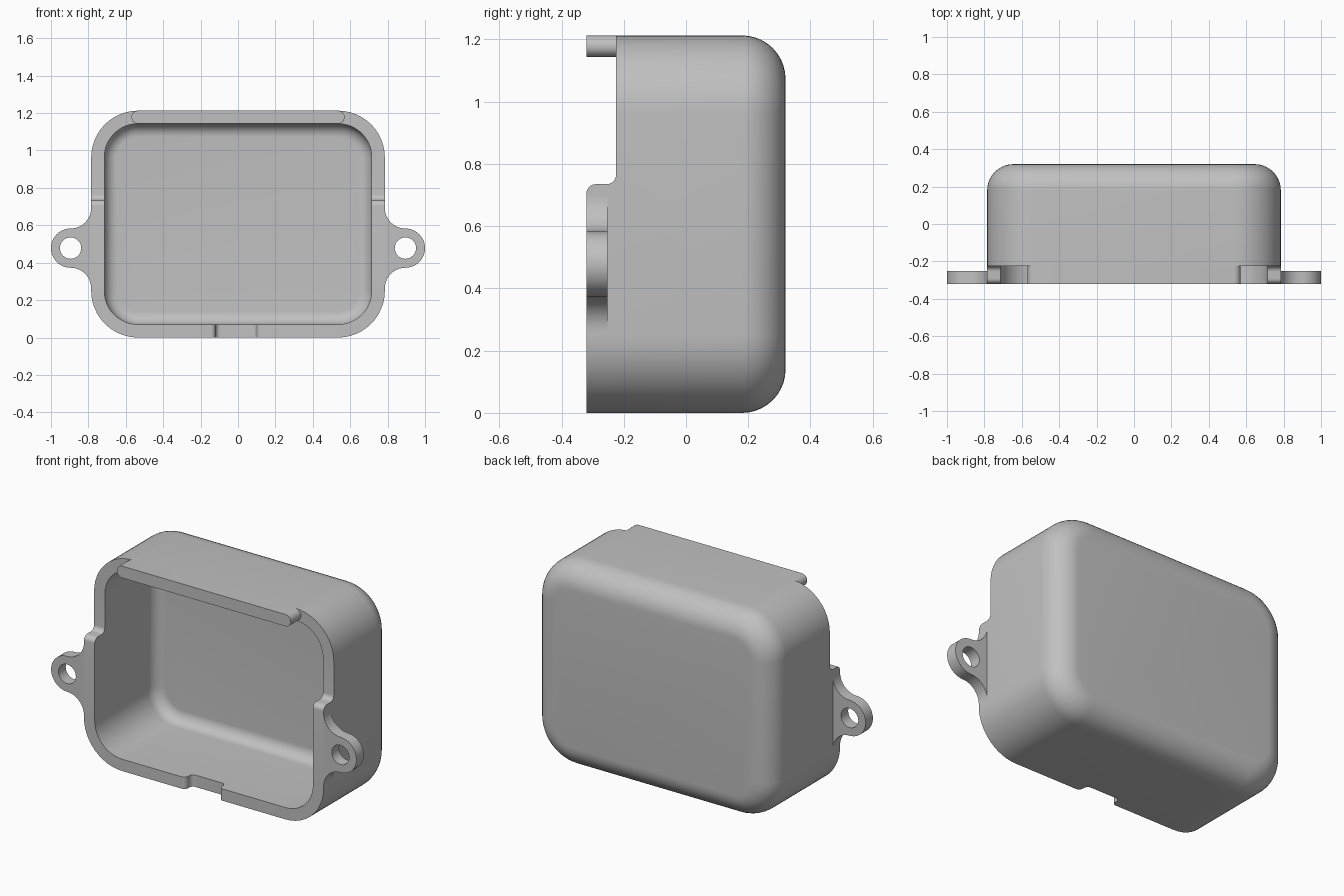
import bpy, bmesh
from math import sin, cos, pi, radians

cube = bpy.data.objects.get("Cube")
if cube:
    bpy.data.objects.remove(cube, do_unlink=True)

W, H, FRONT, BACK = 0.785, 1.213, -0.32, 0.32
WALL, CORNER, EDGE = 0.07, 0.25, 0.14
STEP_Y = -0.225

grey = bpy.data.materials.new("plain grey")
grey.use_nodes = True
grey.diffuse_color = (0.53, 0.53, 0.53, 1)
grey.node_tree.nodes["Principled BSDF"].inputs["Base Color"].default_value = grey.diffuse_color


def arc(cx, cy, r, a0, a1, n=12):
    return [(cx + r * cos(radians(a0 + (a1 - a0) * i / n)),
             cy + r * sin(radians(a0 + (a1 - a0) * i / n))) for i in range(n + 1)]


def finish(name, bm):
    bmesh.ops.recalc_face_normals(bm, faces=bm.faces)
    mesh = bpy.data.meshes.new(name)
    bm.to_mesh(mesh)
    bm.free()
    mesh.materials.append(grey)
    ob = bpy.data.objects.new(name, mesh)
    bpy.context.collection.objects.link(ob)
    return ob


def prism(name, outline, lo, hi, place):
    """Extrude a flat outline between lo and hi; place maps (a, b, depth) to xyz."""
    bm = bmesh.new()
    rings = [[bm.verts.new(place(a, b, d)) for a, b in outline] for d in (lo, hi)]
    for ring in rings:
        bm.faces.new(ring)
    for i in range(len(outline)):
        j = (i + 1) % len(outline)
        bm.faces.new((rings[0][i], rings[0][j], rings[1][j], rings[1][i]))
    return finish(name, bm)


def activate(ob):
    bpy.ops.object.select_all(action='DESELECT')
    ob.select_set(True)
    bpy.context.view_layer.objects.active = ob


def cut(ob, cutter):
    mod = ob.modifiers.new("cut", 'BOOLEAN')
    mod.operation, mod.solver, mod.object = 'DIFFERENCE', 'EXACT', cutter
    activate(ob)
    bpy.ops.object.modifier_apply(modifier=mod.name)
    bpy.data.objects.remove(cutter, do_unlink=True)


def smooth(ob):
    activate(ob)
    bpy.ops.object.shade_smooth_by_angle(angle=radians(30))


def rounded_rect(inset):
    r, pts = CORNER - inset, []
    for sx, top, start in ((1, 1, 0), (-1, 1, 90), (-1, 0, 180), (1, 0, 270)):
        pts += arc(sx * (W - CORNER), H - CORNER if top else CORNER, r, start, start + 90)
    return pts


def facing_y(a, b, d):
    return (a, d, b)


# Hollow housing: rings from the outer back, over the rim, to the inner back
outer = [(EDGE * (1 - cos(t)), BACK - EDGE * (1 - sin(t)))
         for t in (pi / 2 * (1 - i / 10) for i in range(11))]
inner_r = EDGE - WALL
inner = [(WALL + inner_r * (1 - cos(t)), BACK - WALL - inner_r * (1 - sin(t)))
         for t in (pi / 2 * i / 10 for i in range(11))]
section = outer + [(0, FRONT), (WALL, FRONT)] + inner
bm = bmesh.new()
loops = [[bm.verts.new((x, y, z)) for x, z in rounded_rect(d)] for d, y in section]
for a, b in zip(loops, loops[1:]):
    for i in range(len(a)):
        j = (i + 1) % len(a)
        bm.faces.new((a[i], a[j], b[j], b[i]))
bm.faces.new(loops[0])
bm.faces.new(loops[-1])
housing = finish("housing", bm)

# Stepped-back upper rim with rounded shoulders
R, SHOULDER = 0.03, 0.735
step = ([(-0.5, SHOULDER - R)]
        + arc(FRONT + R, SHOULDER - R, R, 180, 90, 8)
        + arc(STEP_Y - R, SHOULDER + R, R, -90, 0, 8)
        + [(STEP_Y, 1.5), (-0.5, 1.5)])
cut(housing, prism("step_cutter", step, -1, 1, lambda a, b, d: (d, a, b)))

# Rounded notch through the bottom rim
R, LEFT, RIGHT, DEEP = 0.025, -0.12, 0.10, -0.26
notch = ([(LEFT - R, -0.5)]
         + arc(LEFT - R, FRONT + R, R, -90, 0, 8)
         + arc(LEFT + R, DEEP - R, R, 180, 90, 8)
         + arc(RIGHT - R, DEEP - R, R, 90, 0, 8)
         + arc(RIGHT + R, FRONT + R, R, 180, 270, 8)
         + [(RIGHT + R, -0.5)])
cut(housing, prism("notch_cutter", notch, -0.1, 0.2, lambda a, b, d: (a, b, d)))
smooth(housing)

# Round-ended lip along the top rim
half, mid = WALL / 2, H - WALL / 2
lip = arc(W - CORNER, mid, half, -90, 90) + arc(CORNER - W, mid, half, 90, 270)
smooth(prism("top_lip", lip, FRONT, STEP_Y, facing_y))

# Screw ears blended into the side walls
EAR_X, EAR_Z, EAR_R, HOLE_R = 0.895, 0.478, 0.105, 0.057
blend = EAR_X - W
gap = EAR_R + blend
for side, sign in (("left", 1), ("right", -1)):
    outline = (arc(EAR_X, EAR_Z - gap, blend, 180, 90)
               + arc(EAR_X, EAR_Z, EAR_R, -90, 90, 24)[1:-1]
               + arc(EAR_X, EAR_Z + gap, blend, 270, 180))
    ear = prism(side + "_screw_ear", [(sign * x, z) for x, z in outline],
                FRONT, -0.252, facing_y)
    hole = arc(sign * EAR_X, EAR_Z, HOLE_R, 0, 360, 32)[:-1]
    cut(ear, prism("hole_cutter", hole, -0.5, 0, facing_y))
    smooth(ear)
